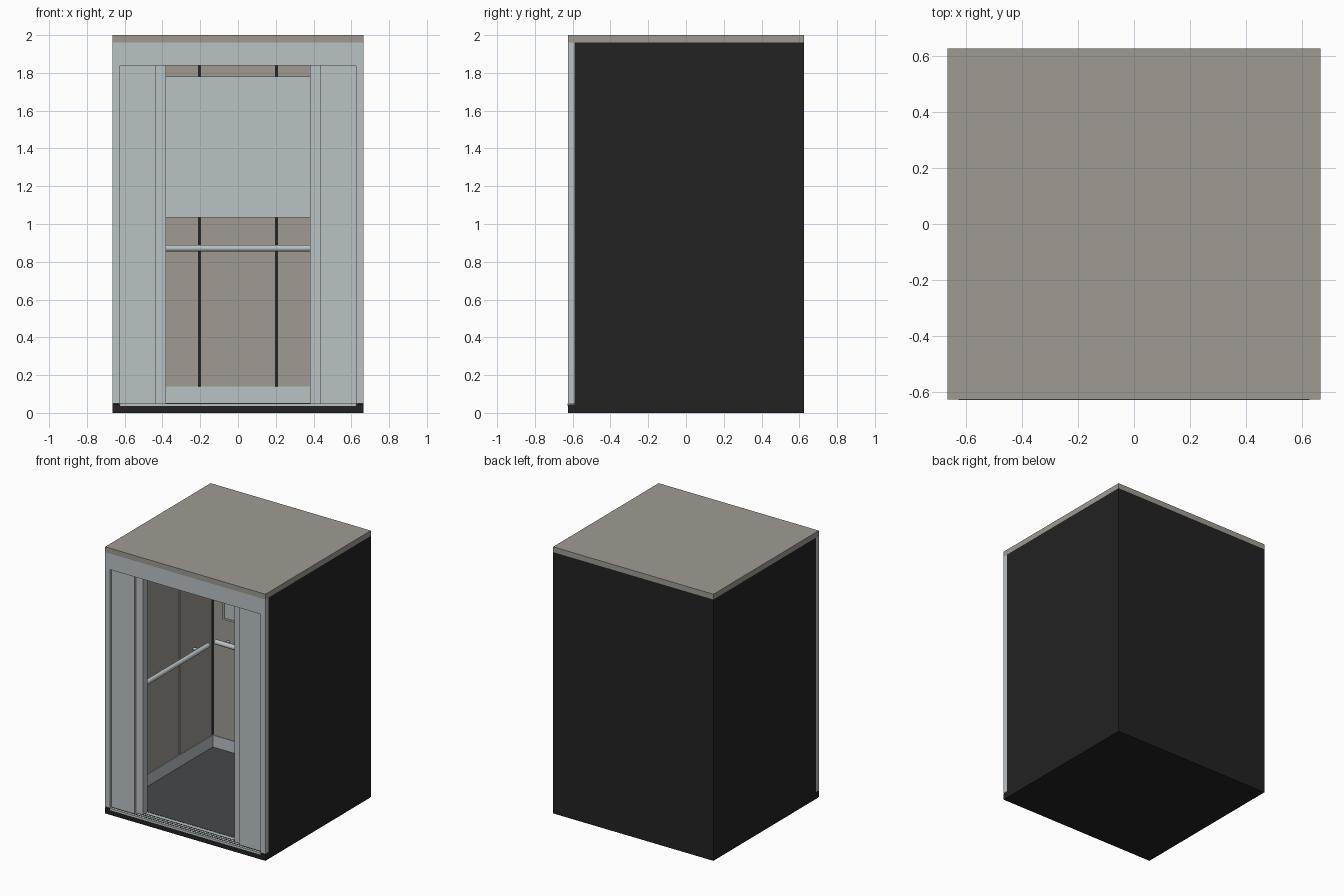
import bpy
from mathutils import Vector

if "Cube" in bpy.data.objects:
    bpy.data.objects.remove(bpy.data.objects["Cube"], do_unlink=True)


def make_material(name, r, g, b, metal=0.0):
    m = bpy.data.materials.new(name)
    m.use_nodes = True
    m.diffuse_color = (r, g, b, 1)
    bsdf = m.node_tree.nodes["Principled BSDF"]
    bsdf.inputs["Base Color"].default_value = (r, g, b, 1)
    bsdf.inputs["Roughness"].default_value = 0.6
    return m


BEIGE = make_material("warm grey panel", 0.35, 0.33, 0.29)
STEEL = make_material("brushed steel", 0.49, 0.54, 0.56)
BLACK = make_material("black shell", 0.016, 0.016, 0.016)
FLOOR = make_material("dark floor", 0.058, 0.067, 0.069)


def box(name, x, y, z, mat):
    """Axis-aligned box given as (min, max) pairs."""
    lo, hi = zip(x, y, z)
    bpy.ops.mesh.primitive_cube_add(size=1, location=[(a + b) / 2 for a, b in zip(lo, hi)])
    ob = bpy.context.object
    ob.name = name
    ob.scale = [b - a for a, b in zip(lo, hi)]
    bpy.ops.object.transform_apply(location=False, rotation=False, scale=True)
    ob.data.materials.append(mat)
    return ob


def box_pair(name, x, y, z, mat):
    """A box on the left (+x) and its mirror on the right."""
    box("left_" + name, x, y, z, mat)
    box("right_" + name, (-x[1], -x[0]), y, z, mat)


def rod(name, start, end, radius, mat):
    a, b = Vector(start), Vector(end)
    bpy.ops.mesh.primitive_cylinder_add(vertices=24, radius=radius, depth=(b - a).length,
                                        location=(a + b) / 2)
    ob = bpy.context.object
    ob.name = name
    ob.rotation_euler = (b - a).to_track_quat("Z", "Y").to_euler()
    ob.data.materials.append(mat)
    bpy.ops.object.shade_smooth_by_angle()


W, D = 0.665, 0.625          # outer half width and half depth
IN_X, IN_Y = 0.62, 0.585     # inner wall faces
BASE, TOP = 0.05, 1.96

# Base, floor, outer shell and roof
box("base", (-W, W), (-D, D), (0, 0.045), BLACK)
box("floor", (-0.64, 0.64), (-0.53, 0.6), (0.045, 0.052), FLOOR)
box("roof", (-W, W), (-D, D), (TOP, 2), BEIGE)
box("back_shell", (-W, W), (0.6, D), (0.045, TOP), BLACK)
box_pair("side_shell", (0.635, W), (-0.59, 0.6), (0.045, TOP), BLACK)

# Front frame, telescopic door leaves and header
box("header", (-W, W), (-D, -0.59), (1.84, TOP), STEEL)
box("header_backing", (-0.635, 0.635), (-0.59, -0.53), (1.84, TOP), STEEL)
box_pair("front_post", (0.625, W), (-D, -0.59), (BASE, 1.84), STEEL)
box_pair("outer_door_leaf", (0.435, 0.63), (-0.605, -0.58), (BASE, 1.84), STEEL)
box_pair("inner_door_leaf", (0.38, 0.63), (-0.585, -0.53), (BASE, 1.84), STEEL)

# Door sill with running grooves
box("sill", (-0.625, 0.625), (-0.627, -0.53), (0.036, 0.05), STEEL)
for i in range(3):
    y = -0.61 + i * 0.022
    box(f"sill_groove_{i + 1}", (-0.62, 0.62), (y, y + 0.008), (0.047, 0.051), BLACK)

# Interior wall panels, three per wall with dark gaps between
GAP = 0.005
back_joints = [-IN_X, -0.203, 0.203, IN_X]
side_joints = [-0.53, -0.19, 0.19, IN_Y]
for i in range(3):
    x0, x1 = back_joints[i] + GAP, back_joints[i + 1] - GAP
    box(f"back_panel_{i + 1}", (x0, x1), (IN_Y, 0.601), (0.13, TOP), BEIGE)
    y0, y1 = side_joints[i] + GAP, side_joints[i + 1] - GAP
    box_pair(f"side_panel_{i + 1}", (IN_X, 0.636), (y0, y1), (0.13, TOP), BEIGE)

# Skirting around the floor
box("back_skirting", (-IN_X, IN_X), (IN_Y - 0.005, 0.601), (BASE, 0.14), STEEL)
box_pair("side_skirting", (IN_X - 0.005, 0.636), (-0.53, IN_Y), (BASE, 0.14), STEEL)

# Mirror with a slim raised frame
MX, Z0, Z1, E = 0.53, 1.035, 1.78, 0.012
box("mirror", (-MX, MX), (IN_Y - 0.008, IN_Y), (Z0, Z1), STEEL)
frame_y = (IN_Y - 0.014, IN_Y)
box("mirror_frame_bottom", (-MX, MX), frame_y, (Z0, Z0 + E), STEEL)
box("mirror_frame_top", (-MX, MX), frame_y, (Z1 - E, Z1), STEEL)
box_pair("mirror_frame_side", (MX - E, MX), frame_y, (Z0, Z1), STEEL)

# Handrails with wall brackets on three walls
RZ, RR, OFF = 0.872, 0.018, 0.05
rod("back_handrail", (-0.56, IN_Y - OFF, RZ), (0.56, IN_Y - OFF, RZ), RR, STEEL)
for side, s in (("left", 1), ("right", -1)):
    rx = s * (IN_X - OFF)
    rod(side + "_handrail", (rx, -0.46, RZ), (rx, 0.46, RZ), RR, STEEL)
    rod(side + "_back_bracket", (s * 0.49, IN_Y - OFF, RZ), (s * 0.49, IN_Y, RZ), 0.01, STEEL)
    for end, y in (("front", -0.36), ("rear", 0.36)):
        rod(f"{side}_{end}_bracket", (rx, y, RZ), (s * IN_X, y, RZ), 0.01, STEEL)
